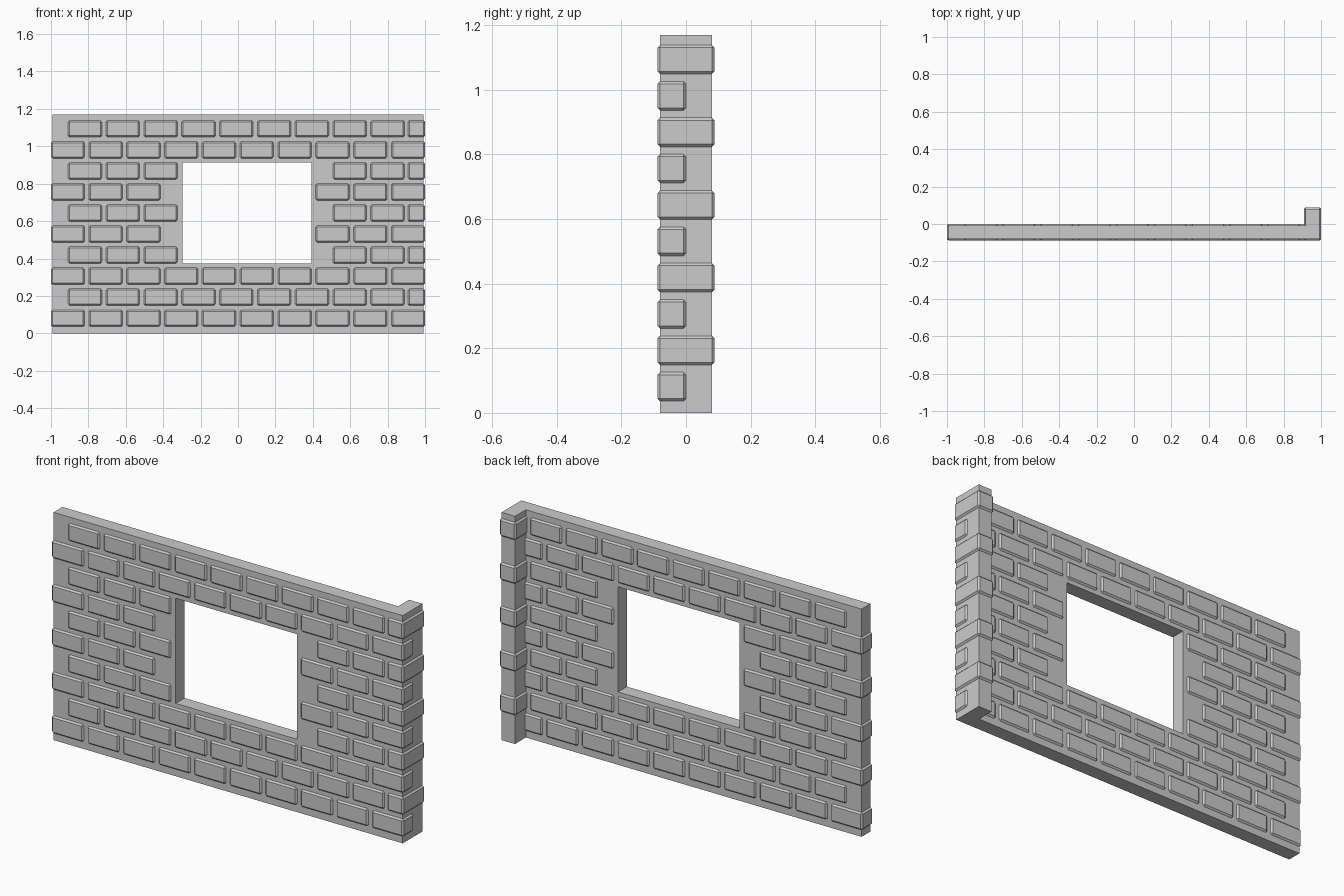
import bpy, bmesh
from mathutils import Matrix, Vector

if "Cube" in bpy.data.objects:
    bpy.data.objects.remove(bpy.data.objects["Cube"])

TOP = 1.17
DEPTH = 0.088             # half of the overall depth
PITCH, LENGTH = 0.2022, 0.18
COURSE, HEIGHT = 0.1125, 0.09
BEVEL = 0.008


def add_box(bm, lo, hi):
    lo, hi = Vector(lo), Vector(hi)
    size = hi - lo
    bmesh.ops.create_cube(
        bm, size=1,
        matrix=Matrix.Translation((lo + hi) / 2) @ Matrix.Diagonal((*size, 1)))


def make_object(name, bm):
    bmesh.ops.recalc_face_normals(bm, faces=bm.faces)
    mesh = bpy.data.meshes.new(name)
    bm.to_mesh(mesh)
    bm.free()
    obj = bpy.data.objects.new(name, mesh)
    bpy.context.collection.objects.link(obj)
    return obj


# Mortar core: L-shaped plan extruded upwards
bm = bmesh.new()
plan = [(-0.992, -0.08), (0.992, -0.08), (0.992, 0.08),
        (0.916, 0.08), (0.916, -0.008), (-0.992, -0.008)]
face = bm.faces.new([bm.verts.new((x, y, 0)) for x, y in plan])
ext = bmesh.ops.extrude_face_region(bm, geom=[face])
verts = [g for g in ext["geom"] if isinstance(g, bmesh.types.BMVert)]
bmesh.ops.translate(bm, verts=verts, vec=(0, 0, TOP))
wall = make_object("wall_core", bm)

# Window opening
bm = bmesh.new()
add_box(bm, (-0.298, -0.3, 0.374), (0.392, 0.3, 0.914))
cutter = make_object("window_cutter", bm)
cutter.hide_render = True
cutter.display_type = 'WIRE'
cut = wall.modifiers.new("window", 'BOOLEAN')
cut.operation = 'DIFFERENCE'
cut.solver = 'EXACT'
cut.object = cutter
bpy.context.view_layer.objects.active = wall
bpy.ops.object.modifier_apply(modifier=cut.name)
bpy.data.objects.remove(cutter)

# Brick courses: alternate rows are shifted and end in a corner brick
for row in range(10):
    bm = bmesh.new()
    z0 = 0.036 + COURSE * row
    z1 = z0 + HEIGHT
    odd = row % 2 == 1
    start = -0.908 if odd else -1.0
    for k in range(9 if odd else 10):
        if 3 <= row <= 7 and 3 <= k <= 6:
            continue      # window gap
        x0 = start + PITCH * k
        add_box(bm, (x0, -DEPTH, z0), (x0 + LENGTH, 0, z1))
    if odd:
        add_box(bm, (0.908, -DEPTH, z0), (1.0, DEPTH, z1))
    course = make_object(f"brick_course_{row + 1}", bm)
    bevel = course.modifiers.new("chamfer", 'BEVEL')
    bevel.width = BEVEL
    bevel.segments = 1
